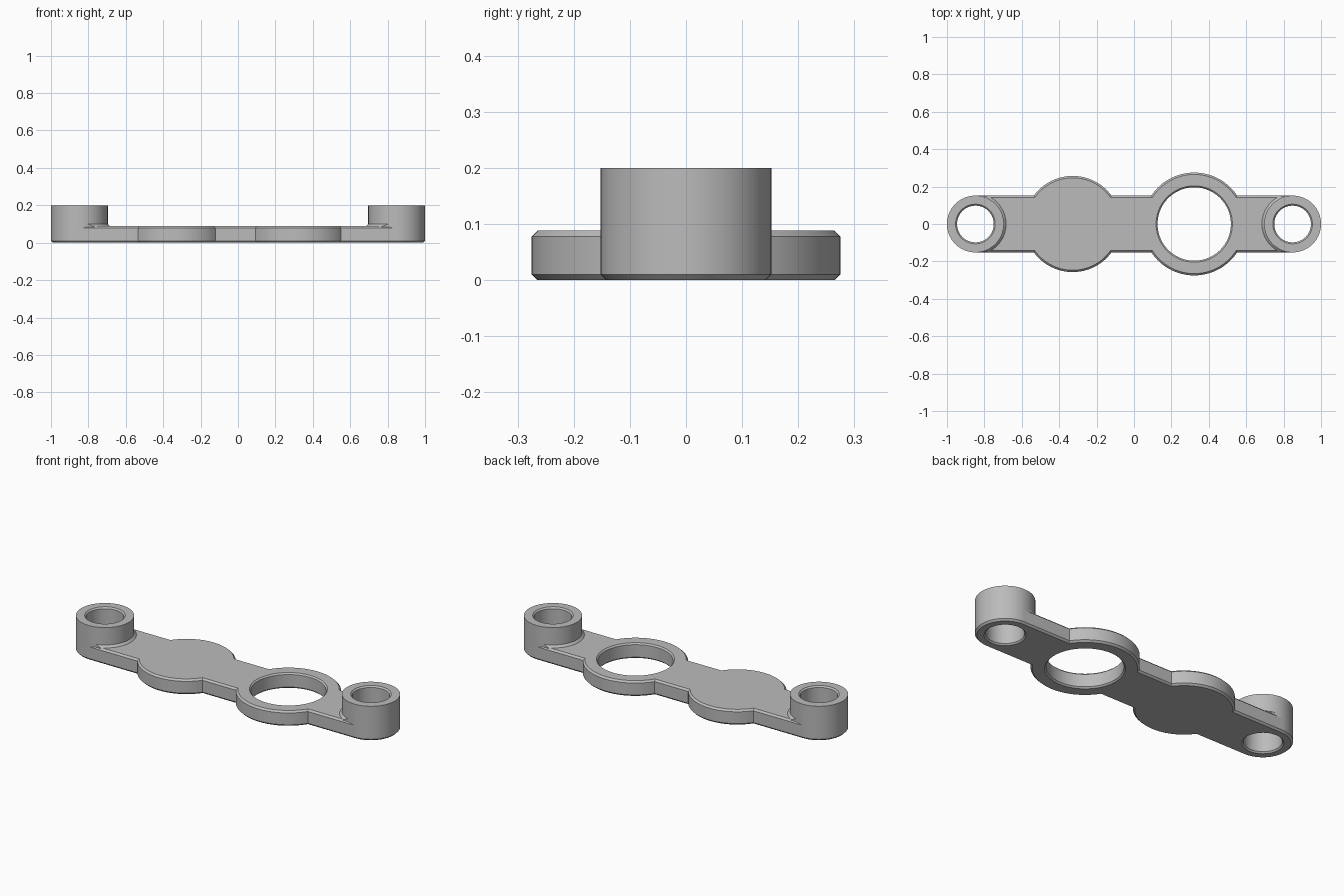
import bpy, bmesh
from math import sin, cos, pi, acos, asin

cube = bpy.data.objects.get("Cube")
if cube:
    bpy.data.objects.remove(cube)

steel = bpy.data.materials.new("plain grey")
steel.use_nodes = True
GREY = (0.5, 0.5, 0.5, 1)
steel.diffuse_color = GREY
steel.node_tree.nodes["Principled BSDF"].inputs["Base Color"].default_value = GREY

END_X, END_R = 0.848, 0.152      # centres and radius of the end bosses
BORE, EYE = 0.098, 0.196         # hole radii
TOP, BOSS_TOP, CH = 0.088, 0.2, 0.01
DISC, RING = (-0.328, 0.257), (0.322, 0.275)


def finish(name, bm):
    bmesh.ops.recalc_face_normals(bm, faces=bm.faces)
    mesh = bpy.data.meshes.new(name)
    bm.to_mesh(mesh)
    bm.free()
    ob = bpy.data.objects.new(name, mesh)
    bpy.context.collection.objects.link(ob)
    mesh.materials.append(steel)
    return ob


def smooth(ob):
    bpy.ops.object.select_all(action="DESELECT")
    ob.select_set(True)
    bpy.context.view_layer.objects.active = ob
    bpy.ops.object.shade_smooth_by_angle(angle=0.5)


def skin(bm, loops, closed=False):
    """Bridge equal-length vertex loops, capping the ends unless closed."""
    n = len(loops[0])
    pairs = list(zip(loops, loops[1:]))
    if closed:
        pairs.append((loops[-1], loops[0]))
    for a, b in pairs:
        for i in range(n):
            j = (i + 1) % n
            bm.faces.new((a[i], a[j], b[j], b[i]))
    if not closed:
        bm.faces.new(loops[0])
        bm.faces.new(loops[-1])


def lathe(profile, x, closed=False, n=96):
    bm = bmesh.new()
    loops = [[bm.verts.new((x + r * cos(2 * pi * i / n), r * sin(2 * pi * i / n), z))
              for i in range(n)] for r, z in profile]
    skin(bm, loops, closed)
    return bm


def arc(x, r, a, b, n):
    return [(x + r * cos(a + (b - a) * i / n), r * sin(a + (b - a) * i / n))
            for i in range(n + 1)]


def outline(inset):
    """Link outline, shrunk evenly by inset."""
    w = END_R - inset
    pts = arc(END_X, w, -pi / 2, pi / 2, 48)
    for x, r in (RING, DISC):
        a = asin(w / (r - inset))
        pts += arc(x, r - inset, a, pi - a, 40)
    pts += arc(-END_X, w, pi / 2, 1.5 * pi, 48)
    for x, r in (DISC, RING):
        a = asin(w / (r - inset))
        pts += arc(x, r - inset, pi + a, 2 * pi - a, 40)
    return pts


# Chamfered link plate
bm = bmesh.new()
skin(bm, [[bm.verts.new((x, y, z)) for x, y in outline(d)]
          for d, z in ((CH, 0), (0, CH), (0, TOP - CH), (CH, TOP))])
plate = finish("link_plate", bm)

# Holes through the plate, with chamfered rims
c = 0.008
holes = (("eye_cutter", RING[0], EYE, True),
         ("left_bore_cutter", END_X, BORE, False),
         ("right_bore_cutter", -END_X, BORE, False))
for name, x, r, rim in holes:
    profile = [(r + 2 * c, -c), (r, c)]
    profile += [(r, TOP - c), (r + 2 * c, TOP + c)] if rim else [(r, TOP + c)]
    cutter = finish(name, lathe(profile, x))
    cutter.hide_render = True
    mod = plate.modifiers.new(name, "BOOLEAN")
    mod.operation, mod.solver, mod.object = "DIFFERENCE", "EXACT", cutter
    bpy.context.view_layer.objects.active = plate
    bpy.ops.object.modifier_apply(modifier=name)
    bpy.data.objects.remove(cutter)
smooth(plate)

# End bosses and the narrow sloped collars where they meet the plate
for side, s in (("left", 1), ("right", -1)):
    low = TOP - CH
    smooth(finish(side + "_boss", lathe(
        [(END_R, low), (END_R, BOSS_TOP), (BORE + c, BOSS_TOP),
         (BORE, BOSS_TOP - c), (BORE, low)], s * END_X, closed=True)))
    bm = lathe([(END_R - 0.004, low), (END_R + 0.022, low),
                (END_R - 0.004, TOP + 0.016)], s * END_X, closed=True)
    for co, no in (((0, 0.146, 0), (0, 1, 0)), ((0, -0.146, 0), (0, -1, 0)),
                   ((s * END_X, 0, 0), (s, 0, 0))):
        cut = bmesh.ops.bisect_plane(bm, geom=bm.verts[:] + bm.edges[:] + bm.faces[:],
                                     plane_co=co, plane_no=no, clear_outer=True)
        edges = [e for e in cut["geom_cut"] if isinstance(e, bmesh.types.BMEdge)]
        bmesh.ops.holes_fill(bm, edges=edges)
    smooth(finish(side + "_boss_collar", bm))
